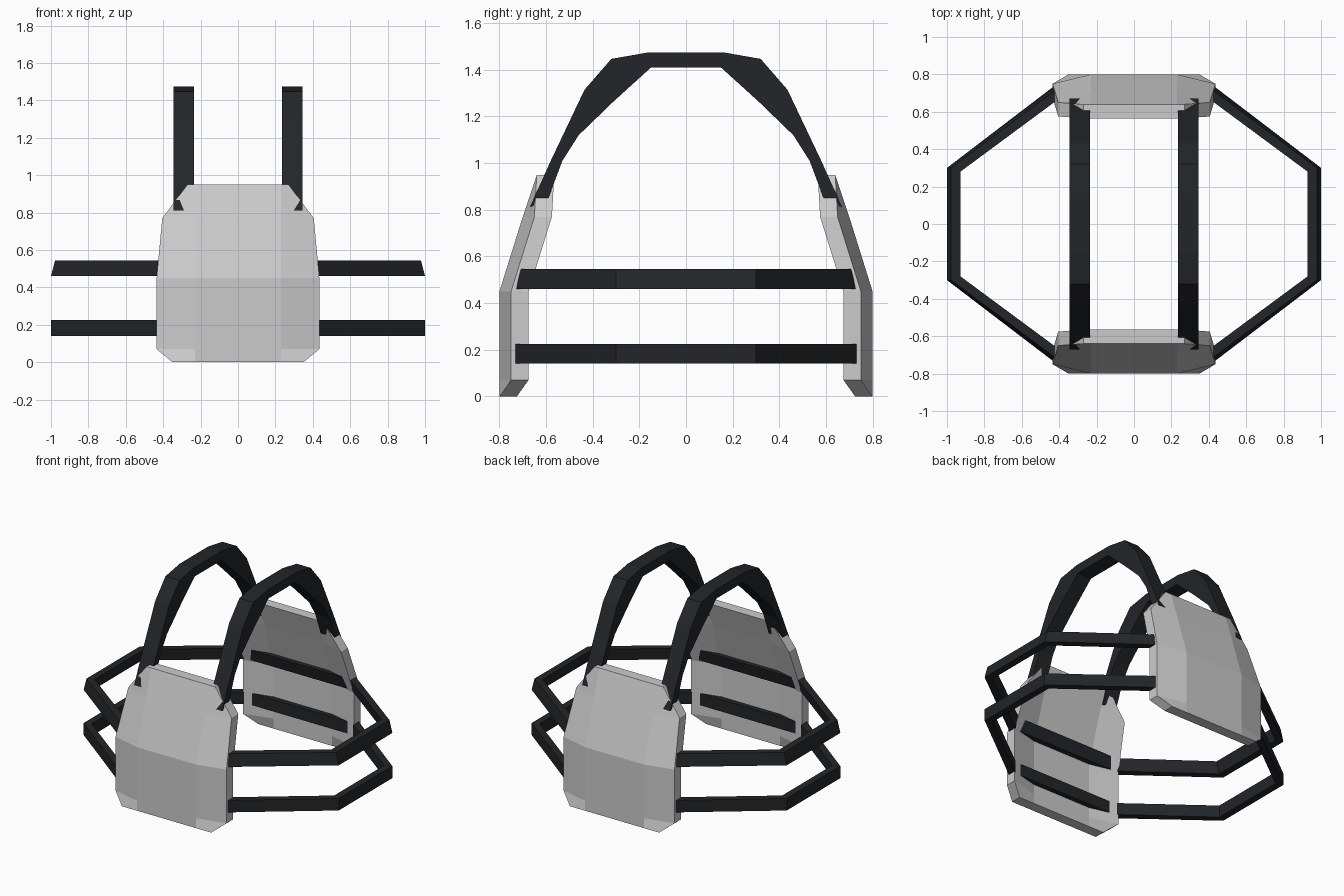
import bpy, bmesh

if "Cube" in bpy.data.objects:
    bpy.data.objects.remove(bpy.data.objects["Cube"])

webbing = bpy.data.materials.new("black_webbing")
webbing.diffuse_color = (0.016, 0.018, 0.021, 1)
webbing.use_nodes = True
webbing.node_tree.nodes["Principled BSDF"].inputs["Base Color"].default_value = webbing.diffuse_color


def make_object(name, verts, faces, material=None):
    """Flat shaded mesh object with outward normals."""
    mesh = bpy.data.meshes.new(name)
    bm = bmesh.new()
    vs = [bm.verts.new(v) for v in verts]
    for f in faces:
        bm.faces.new([vs[i] for i in f])
    bmesh.ops.recalc_face_normals(bm, faces=bm.faces)
    bm.to_mesh(mesh)
    bm.free()
    if material:
        mesh.materials.append(material)
    obj = bpy.data.objects.new(name, mesh)
    bpy.context.collection.objects.link(obj)
    return obj


def loft(name, sections, closed=False, material=None):
    """Skin four-cornered sections along a path, capped unless closed."""
    n = len(sections)
    verts = [p for s in sections for p in s]
    faces = []
    for i in range(n if closed else n - 1):
        j = (i + 1) % n
        for k in range(4):
            m = (k + 1) % 4
            faces.append((4*i + k, 4*i + m, 4*j + m, 4*j + k))
    if not closed:
        faces += [(3, 2, 1, 0), tuple(range(4*n - 4, 4*n))]
    return make_object(name, verts, faces, material)


# Armour plates: rows of (z, edge x, centre y, edge y), bent at x = 0.23
ROWS = [(0.00, 0.35, 0.80, 0.80),
        (0.07, 0.435, 0.80, 0.75),
        (0.45, 0.435, 0.80, 0.75),
        (0.77, 0.405, 0.70, 0.65),
        (0.95, 0.27, 0.64, 0.64)]
THICK, BEND = 0.075, 0.23


def plate(name, side):
    verts, faces = [], []
    for inset in (0, THICK):
        for z, xe, yc, ye in ROWS:
            for x, y in ((-xe, ye), (-BEND, yc), (BEND, yc), (xe, ye)):
                verts.append((x, side * (y - inset), z))
    half = 4 * len(ROWS)
    for r in range(len(ROWS) - 1):
        for c in range(3):
            a = 4*r + c
            quad = (a, a + 1, a + 5, a + 4)
            faces += [quad, tuple(i + half for i in quad)]
        for a in (4*r, 4*r + 3):                    # side rims
            faces.append((a, a + 4, a + 4 + half, a + half))
    for start in (0, half - 4):                     # bottom and top rims
        for c in range(3):
            a = start + c
            faces.append((a, a + 1, a + 1 + half, a + half))
    return make_object(name, verts, faces)


plate("front_plate", -1)
plate("back_plate", 1)


# Waist straps: six-sided closed bands, the upper one leaning inwards
def waist_strap(name, z0, z1, lean, depth):
    def ring(out_x, out_y, t):
        pts = [(out_x, 0.30 - t * 0.4), (0.43 - t * 0.4, out_y)]
        quarter = pts + [(-x, y) for x, y in reversed(pts)]
        return quarter + [(-x, -y) for x, y in quarter]

    t = 0.05
    rings = [(ring(1.0, depth, 0), z0),
             (ring(1.0 - lean, depth - lean, 0), z1),
             (ring(1.0 - lean - t, depth - lean - t + 0.005, t), z1),
             (ring(1.0 - t, depth - t + 0.005, t), z0)]
    sections = [[(*r[i], z) for r, z in rings] for i in range(8)]
    loft(name, sections, closed=True, material=webbing)


waist_strap("lower_waist_strap", 0.14, 0.225, 0.0, 0.735)
waist_strap("upper_waist_strap", 0.46, 0.545, 0.022, 0.73)

# Shoulder straps: arched bands given by (outer y, z) and (inner y, z) pairs
ARCH = [((-0.67, 0.81), (-0.59, 0.85)),
        ((-0.58, 1.01), (-0.53, 1.01)),
        ((-0.435, 1.315), (-0.46, 1.12)),
        ((-0.32, 1.447), (-0.31, 1.265)),
        ((-0.16, 1.475), (-0.15, 1.41))]
ARCH += [((-o[0], o[1]), (-i[0], i[1])) for o, i in reversed(ARCH)]
for name, s in (("right_shoulder_strap", 1), ("left_shoulder_strap", -1)):
    a, b = s * 0.235, s * 0.345
    loft(name, [[(a, *o), (b, *o), (b, *i), (a, *i)] for o, i in ARCH],
         material=webbing)
